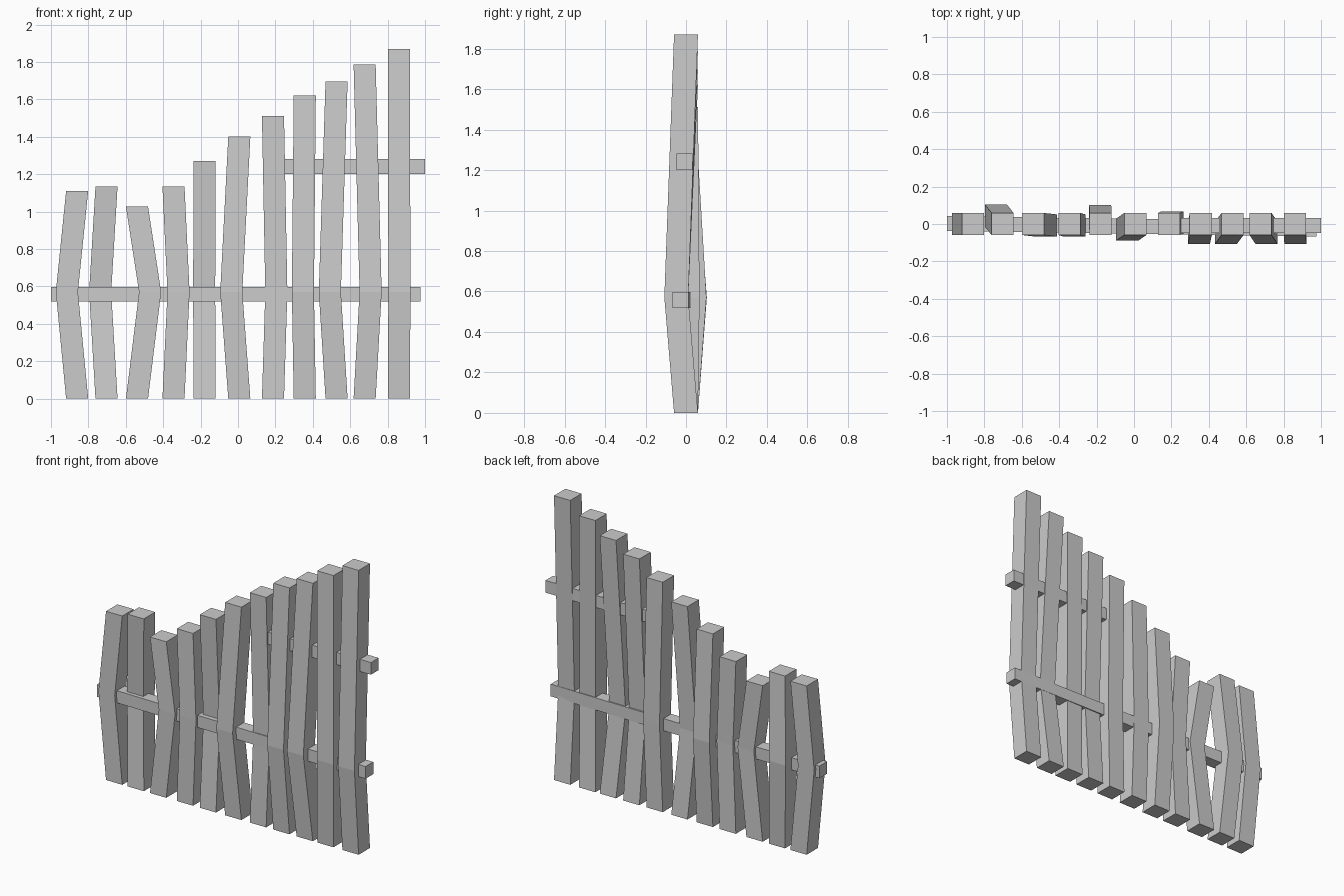
import bpy, bmesh
from mathutils import Vector

if "Cube" in bpy.data.objects:
    bpy.data.objects.remove(bpy.data.objects["Cube"])

W = 0.118      # stake width and depth
BEND = 0.57    # height of the kink


def loft(name, rings):
    """Closed mesh skinned through a list of four-point rings."""
    bm = bmesh.new()
    loops = [[bm.verts.new(p) for p in ring] for ring in rings]
    for a, b in zip(loops, loops[1:]):
        for i in range(4):
            j = (i + 1) % 4
            bm.faces.new((a[i], a[j], b[j], b[i]))
    bm.faces.new(loops[0][::-1])
    bm.faces.new(loops[-1])
    bmesh.ops.recalc_face_normals(bm, faces=bm.faces)
    mesh = bpy.data.meshes.new(name)
    bm.to_mesh(mesh)
    bm.free()
    obj = bpy.data.objects.new(name, mesh)
    bpy.context.collection.objects.link(obj)


CORNERS = [(-1, -1), (1, -1), (1, 1), (-1, 1)]


def stake(i, x, height, dx, dy):
    h = W / 2
    rings = [[(cx + sx * h, cy + sy * h, z) for sx, sy in CORNERS]
             for cx, cy, z in ((x, 0, 0), (x + dx, dy, BEND), (x, 0, height))]
    loft(f"stake_{i:02d}", rings)


def rail(name, start, end, size=0.08):
    h = size / 2
    loft(name, [[Vector(c) + Vector((0, a * h, b * h)) for a, b in CORNERS]
                for c in (start, end)])


# Crooked stakes: base x, height, kink offset in x and y
STAKES = [
    (-0.860, 1.110, -0.055, 0.000),
    (-0.703, 1.133, -0.034, 0.044),
    (-0.540, 1.026, 0.070, -0.008),
    (-0.345, 1.133, 0.027, -0.008),
    (-0.178, 1.270, -0.003, 0.042),
    (0.007, 1.400, -0.043, -0.030),
    (0.187, 1.512, 0.018, 0.008),
    (0.357, 1.620, -0.010, -0.048),
    (0.527, 1.696, -0.036, -0.048),
    (0.677, 1.787, 0.032, -0.048),
    (0.860, 1.870, 0.003, -0.048),
]
for i, s in enumerate(STAKES, 1):
    stake(i, *s)

# Cross rails
rail("lower_rail", (-1.0, 0.002, 0.558), (0.975, -0.027, 0.558))
rail("upper_rail", (0.25, -0.007, 1.241), (1.0, -0.007, 1.241))
